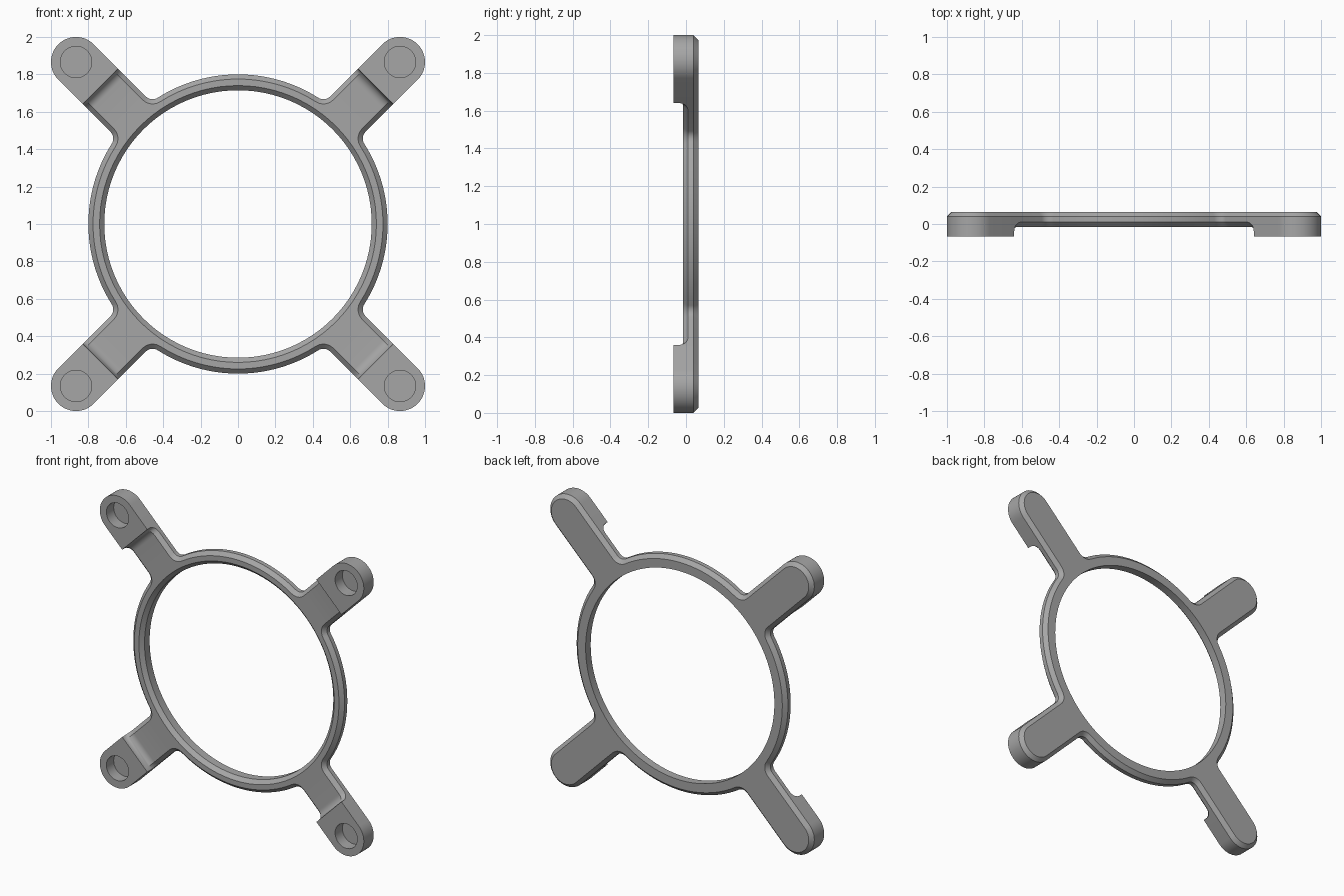
import bpy, bmesh
from math import sin, cos, pi, atan2, sqrt, radians

if "Cube" in bpy.data.objects:
    bpy.data.objects.remove(bpy.data.objects["Cube"])

# Main dimensions
RING, BORE = 0.80, 0.715          # ring radii
HALF, FILLET = 0.134, 0.05        # arm half width, arm-to-ring fillet
CH = 0.025                        # chamfer
BACK, THIN, FRONT = 0.065, -0.015, -0.067
STEP = 1.04                       # radial start of the thick pad
COVE = THIN - FRONT               # radius of the cove before the pad
NECK = STEP - COVE
PAD = 0.866 * sqrt(2)             # radial position of the screw hole
HOLE, HOLE_FLOOR = 0.084, 0.012

bm = bmesh.new()


def arm_point(k, t, s):
    """Arm coordinates (along, across) to plan coordinates."""
    a = pi / 4 + k * pi / 2
    return t * cos(a) - s * sin(a), t * sin(a) + s * cos(a)


def loop(points, y):
    return [bm.verts.new((x, y, z + 1)) for x, z in points]


def circle(radius, n):
    return [(radius * cos(2 * pi * i / n), radius * sin(2 * pi * i / n)) for i in range(n)]


def bridge(a, b, closed=True, skip=()):
    n = len(a)
    for i in range(n if closed else n - 1):
        if i not in skip:
            j = (i + 1) % n
            bm.faces.new((a[i], a[j], b[j], b[i]))


def fill(*loops):
    """Fill an outline, leaving any inner loop open."""
    edges = []
    for vs in loops:
        for i, v in enumerate(vs):
            w = vs[(i + 1) % len(vs)]
            edges.append(bm.edges.get((v, w)) or bm.edges.new((v, w)))
    bmesh.ops.triangle_fill(bm, edges=edges, use_beauty=True, normal=(0, 1, 0))


def body_outline(o):
    """Ring with four arm stubs, offset inward by o; also the open stub ends."""
    tc = sqrt((RING + FILLET) ** 2 - (HALF + FILLET) ** 2)
    phi = atan2(HALF + FILLET, tc)
    n, m = 8, 22
    curve = []
    for i in range(n + 1):
        a = -pi / 2 - (pi / 2 - phi) * i / n
        curve.append((tc + (FILLET + o) * cos(a), HALF + FILLET + (FILLET + o) * sin(a)))
    pts, ends = [], []
    for k in range(4):
        pts += [arm_point(k, t, -s) for t, s in reversed(curve)]
        pts.append(arm_point(k, NECK, o - HALF))
        ends.append(len(pts) - 1)
        pts.append(arm_point(k, NECK, HALF - o))
        pts += [arm_point(k, t, s) for t, s in curve]
        for i in range(1, m):
            a = phi + (pi / 2 - 2 * phi) * i / m
            pts.append(arm_point(k, (RING - o) * cos(a), (RING - o) * sin(a)))
    return pts, ends


# Ring and arm stubs
outer, ends = body_outline(0)
inner, _ = body_outline(CH)
layers = [loop(inner, THIN), loop(outer, THIN + CH), loop(outer, BACK - CH), loop(inner, BACK)]
for a, b in zip(layers, layers[1:]):
    bridge(a, b, skip=ends)

# Bore, chamfered at the front
bore = [loop(circle(BORE + CH, 96), THIN), loop(circle(BORE, 96), THIN + CH),
        loop(circle(BORE, 96), BACK)]
for a, b in zip(bore, bore[1:]):
    bridge(a, b)
fill(layers[0], bore[0])
fill(layers[-1], bore[-1])


def neck_section(k, t, f):
    """Chamfered cross-section of an arm with its front at f."""
    side = [(HALF - CH, f), (HALF, f + CH), (HALF, BACK - CH), (HALF - CH, BACK)]
    section = side + [(-s, y) for s, y in reversed(side)]
    verts = []
    for s, y in section:
        verts += loop([arm_point(k, t, s)], y)
    return verts


def pad_outline(k, o):
    """Round-ended pad, offset inward by o."""
    r, n = HALF - o, 24
    pts = [(STEP, -r)]
    pts += [(PAD + r * sin(pi * i / n), -r * cos(pi * i / n)) for i in range(n + 1)]
    pts.append((STEP, r))
    return [arm_point(k, t, s) for t, s in pts]


for k in range(4):
    # Cove rising from the thin arm to the pad
    sections = []
    for i in range(9):
        a = pi / 2 * i / 8
        sections.append(neck_section(k, NECK + COVE * sin(a), THIN - COVE * (1 - cos(a))))
    for a, b in zip(sections, sections[1:]):
        bridge(a, b)
    last = sections[-1]

    # Pad walls and back chamfer
    front = loop(pad_outline(k, 0), FRONT)
    rim = loop(pad_outline(k, 0), BACK - CH)
    back = loop(pad_outline(k, CH), BACK)
    bridge(front, rim, closed=False)
    bridge(rim, back, closed=False)
    bm.faces.new(back)
    bm.faces.new((last[0], last[1], front[-1]))
    bm.faces.new((last[7], last[6], front[0]))

    # Blind screw hole
    cx, cz = arm_point(k, PAD, 0)
    ring = [(cx + x, cz + z) for x, z in circle(HOLE, 40)]
    mouth, floor = loop(ring, FRONT), loop(ring, HOLE_FLOOR)
    bridge(mouth, floor)
    bm.faces.new(floor)
    fill(front + [last[0], last[7]], mouth)

bmesh.ops.remove_doubles(bm, verts=bm.verts[:], dist=0.0002)
bmesh.ops.recalc_face_normals(bm, faces=bm.faces[:])

mesh = bpy.data.meshes.new("ring_bracket")
bm.to_mesh(mesh)
bm.free()
bracket = bpy.data.objects.new("ring_bracket", mesh)
bpy.context.collection.objects.link(bracket)

# Plain grey finish
grey = bpy.data.materials.new("plain_grey")
grey.use_nodes = True
colour = (0.38, 0.38, 0.38, 1)
grey.diffuse_color = colour
grey.node_tree.nodes["Principled BSDF"].inputs["Base Color"].default_value = colour
mesh.materials.append(grey)

bpy.ops.object.select_all(action='DESELECT')
bracket.select_set(True)
bpy.context.view_layer.objects.active = bracket
bpy.ops.object.shade_smooth_by_angle(angle=radians(30))
